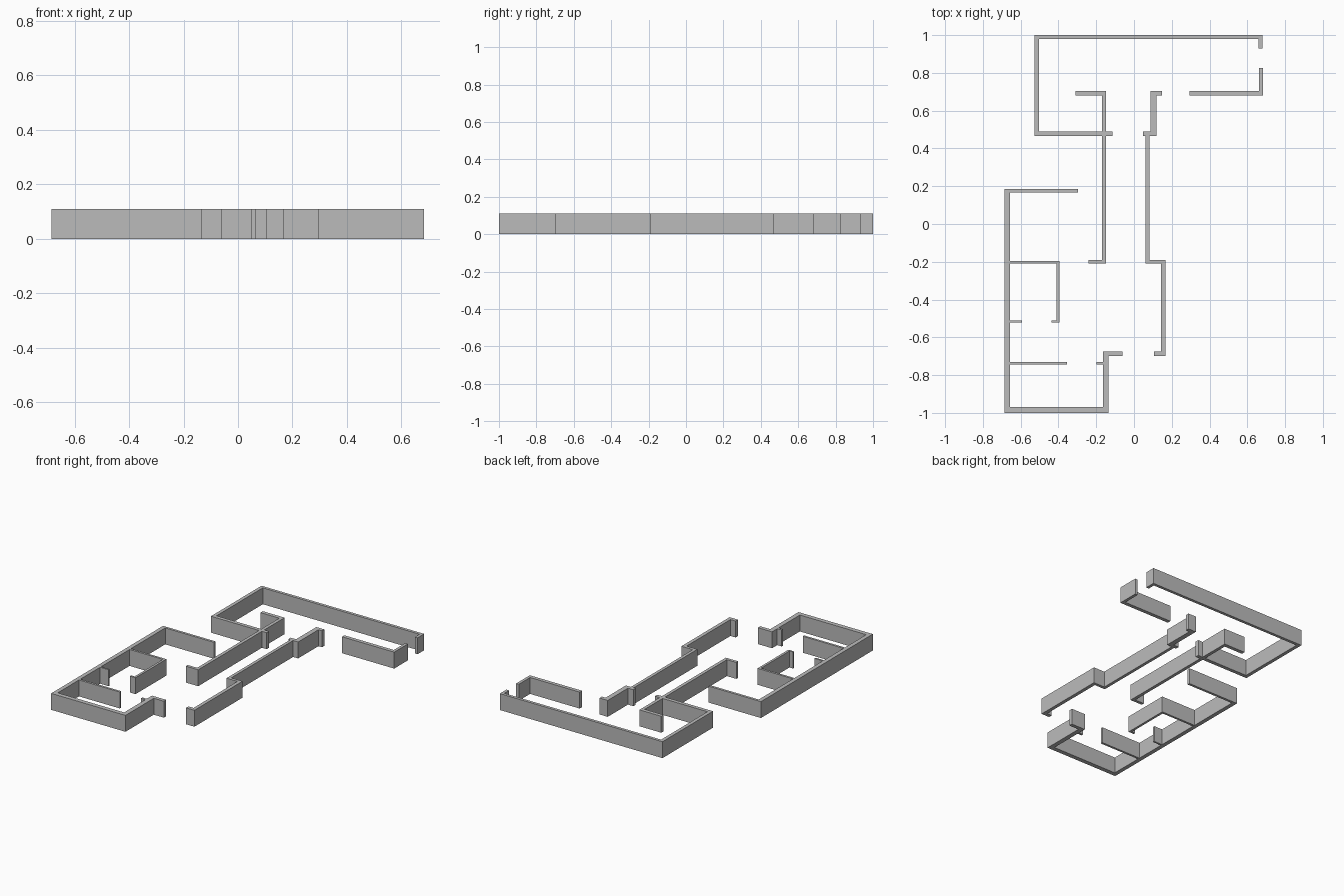
import bpy
import bmesh
from mathutils import Vector

cube = bpy.data.objects.get("Cube")
if cube:
    bpy.data.objects.remove(cube, do_unlink=True)

HEIGHT = 0.11

plaster = bpy.data.materials.new("grey_plaster")
plaster.use_nodes = True
colour = (0.5, 0.5, 0.5, 1)
plaster.diffuse_color = colour
plaster.node_tree.nodes["Principled BSDF"].inputs["Base Color"].default_value = colour


def wall_run(name, path, thickness):
    """Wall along a right-angled path; each stretch thickens to its left."""
    points = [Vector((x, y, 0)) for x, y in path]
    offsets = []
    for start, end, width in zip(points, points[1:], thickness):
        along = (end - start).normalized()
        offsets.append(Vector((-along.y, along.x, 0)) * width)

    bm = bmesh.new()
    edges = []
    for i, point in enumerate(points):
        # A corner is shifted by both of the stretches that meet there
        shift = sum(offsets[max(i - 1, 0):i + 1], Vector())
        edges.append((bm.verts.new(point), bm.verts.new(point + shift)))
    for (a, b), (c, d) in zip(edges, edges[1:]):
        bm.faces.new((a, c, d, b))

    # Raise the floor strip into a closed wall
    raised = bmesh.ops.extrude_face_region(bm, geom=bm.faces[:], use_keep_orig=True)
    top = [item for item in raised["geom"] if isinstance(item, bmesh.types.BMVert)]
    bmesh.ops.translate(bm, verts=top, vec=(0, 0, HEIGHT))
    bmesh.ops.recalc_face_normals(bm, faces=bm.faces[:])

    mesh = bpy.data.meshes.new(name)
    bm.to_mesh(mesh)
    bm.free()
    mesh.materials.append(plaster)
    wall = bpy.data.objects.new(name, mesh)
    bpy.context.collection.objects.link(wall)
    return wall


# Large back room
wall_run("back_room_outer_wall",
         [(0.68, 0.93), (0.68, 1), (-0.526, 1), (-0.526, 0.465), (-0.17, 0.465)],
         [0.02, 0.02, 0.024, 0.025])
wall_run("back_room_corner_wall",
         [(0.295, 0.68), (0.682, 0.68), (0.682, 0.825)],
         [0.025, 0.02])

# Hallway, right side and its door jamb
wall_run("hall_right_wall",
         [(-0.24, -0.21), (-0.148, -0.21), (-0.148, 0.705), (-0.31, 0.705)],
         [0.02, 0.022, 0.025])
wall_run("hall_right_jamb", [(-0.148, 0.465), (-0.113, 0.465)], [0.025])

# Hallway, left side, continuing around the entrance
wall_run("hall_left_pier",
         [(0.147, 0.705), (0.087, 0.705), (0.087, 0.465)],
         [0.025, 0.033])
wall_run("hall_left_jamb", [(0.047, 0.465), (0.087, 0.465)], [0.025])
wall_run("hall_left_wall",
         [(0.062, 0.465), (0.062, -0.21), (0.143, -0.21),
          (0.143, -0.675), (0.105, -0.675)],
         [0.021, 0.02, 0.024, 0.025])

# Front rooms: one outer wall from the entrance round to the side
wall_run("front_rooms_outer_wall",
         [(-0.06, -0.675), (-0.165, -0.675), (-0.165, -0.97),
          (-0.657, -0.97), (-0.657, 0.168), (-0.297, 0.168)],
         [0.025, 0.031, 0.03, 0.028, 0.017])

# Thin partitions inside the front rooms
wall_run("closet_wall",
         [(-0.657, -0.21), (-0.41, -0.21), (-0.41, -0.51), (-0.436, -0.51)],
         [0.015, 0.016, 0.012])
wall_run("closet_jamb", [(-0.657, -0.522), (-0.594, -0.522)], [0.012])
wall_run("front_partition", [(-0.657, -0.745), (-0.355, -0.745)], [0.015])
wall_run("front_partition_jamb", [(-0.198, -0.745), (-0.165, -0.745)], [0.015])
